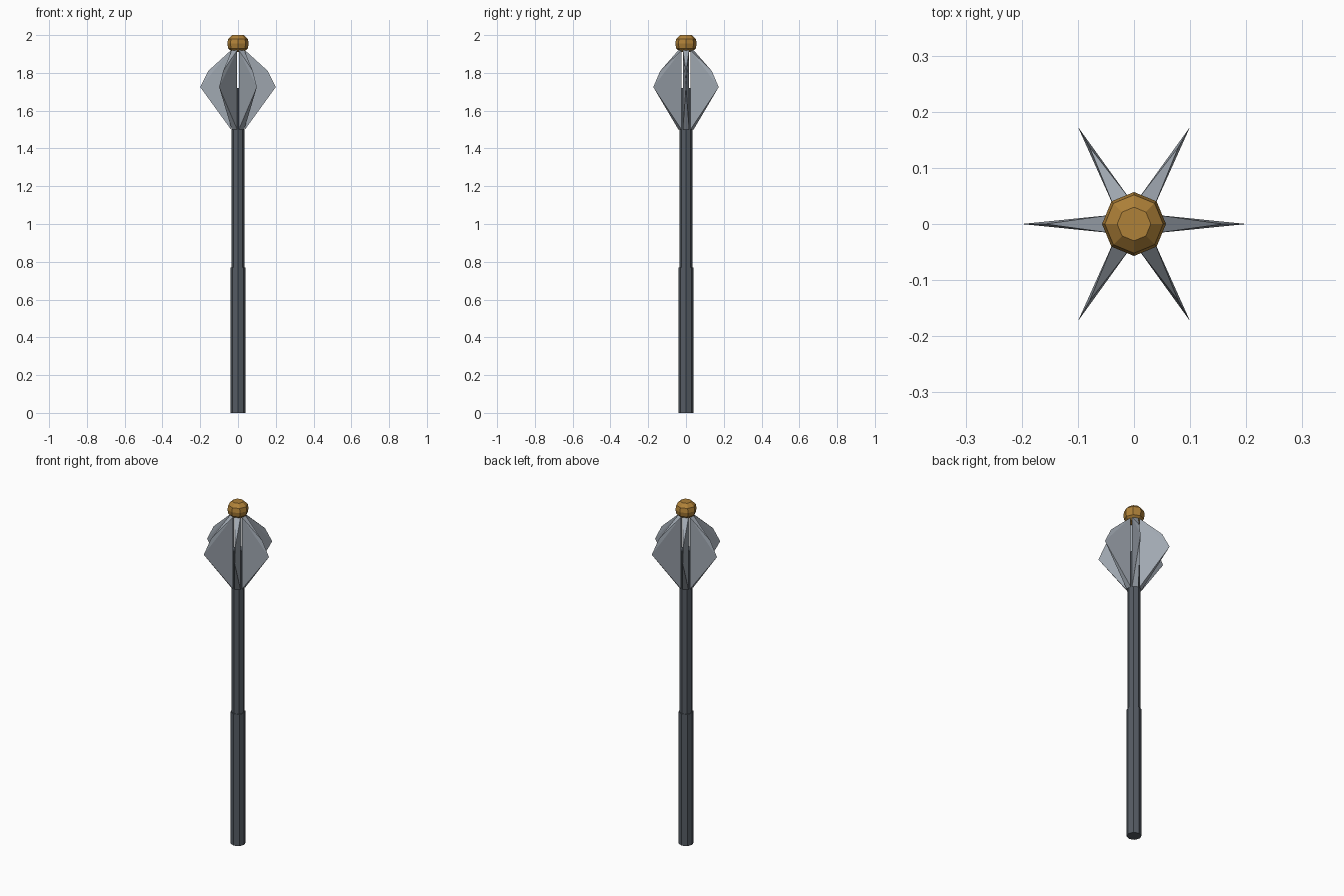
import bpy, bmesh
from math import cos, sin, pi
from mathutils import Matrix

cube = bpy.data.objects.get("Cube")
if cube:
    bpy.data.objects.remove(cube, do_unlink=True)


def material(name, rgb):
    mat = bpy.data.materials.new(name)
    mat.use_nodes = True
    mat.diffuse_color = (*rgb, 1)
    mat.node_tree.nodes["Principled BSDF"].inputs["Base Color"].default_value = (*rgb, 1)
    return mat


def make_object(name, bm, mat):
    bmesh.ops.recalc_face_normals(bm, faces=bm.faces)
    mesh = bpy.data.meshes.new(name)
    bm.to_mesh(mesh)
    bm.free()
    mesh.materials.append(mat)
    obj = bpy.data.objects.new(name, mesh)
    bpy.context.collection.objects.link(obj)
    return obj


def lathe(name, profile, mat, sides=8):
    """Turn (radius, height) points into a capped, faceted solid."""
    bm = bmesh.new()
    rings = [[bm.verts.new((r * cos(2 * pi * i / sides), r * sin(2 * pi * i / sides), z))
              for i in range(sides)] for r, z in profile]
    for low, high in zip(rings, rings[1:]):
        for i in range(sides):
            j = (i + 1) % sides
            bm.faces.new((low[i], low[j], high[j], high[i]))
    bm.faces.new(rings[0])
    bm.faces.new(rings[-1])
    return make_object(name, bm, mat)


def flange(name, angle, mat):
    """Wedge blade: thick at the inner edge, sharp at the outer edge."""
    inner, half = 0.037, 0.0165
    bm = bmesh.new()
    for z in (1.5, 1.92):
        for side in (-half, half):
            bm.verts.new((inner, side, z))
    for r, z in ((0.2, 1.725), (0.158, 1.81)):
        bm.verts.new((r, 0, z))
    bmesh.ops.convex_hull(bm, input=bm.verts)
    bm.transform(Matrix.Rotation(angle, 4, 'Z'))
    return make_object(name, bm, mat)


dark_steel = material("dark steel", (0.09, 0.105, 0.125))
bright_steel = material("bright steel", (0.35, 0.39, 0.44))
gold = material("gold", (0.43, 0.22, 0.04))

# Handle: thicker grip below, slimmer shaft ending inside the head
lathe("grip", [(0.04, 0), (0.04, 0.77)], dark_steel)
lathe("shaft", [(0.035, 0.76), (0.035, 1.72)], dark_steel)

# Head: six radial blades
for n in range(6):
    flange(f"flange_{n + 1}", n * pi / 3, bright_steel)

# Faceted finial ball
lathe("finial", [(0.03, 1.91), (0.052, 1.93), (0.057, 1.955),
                 (0.052, 1.98), (0.03, 2.0)], gold)
